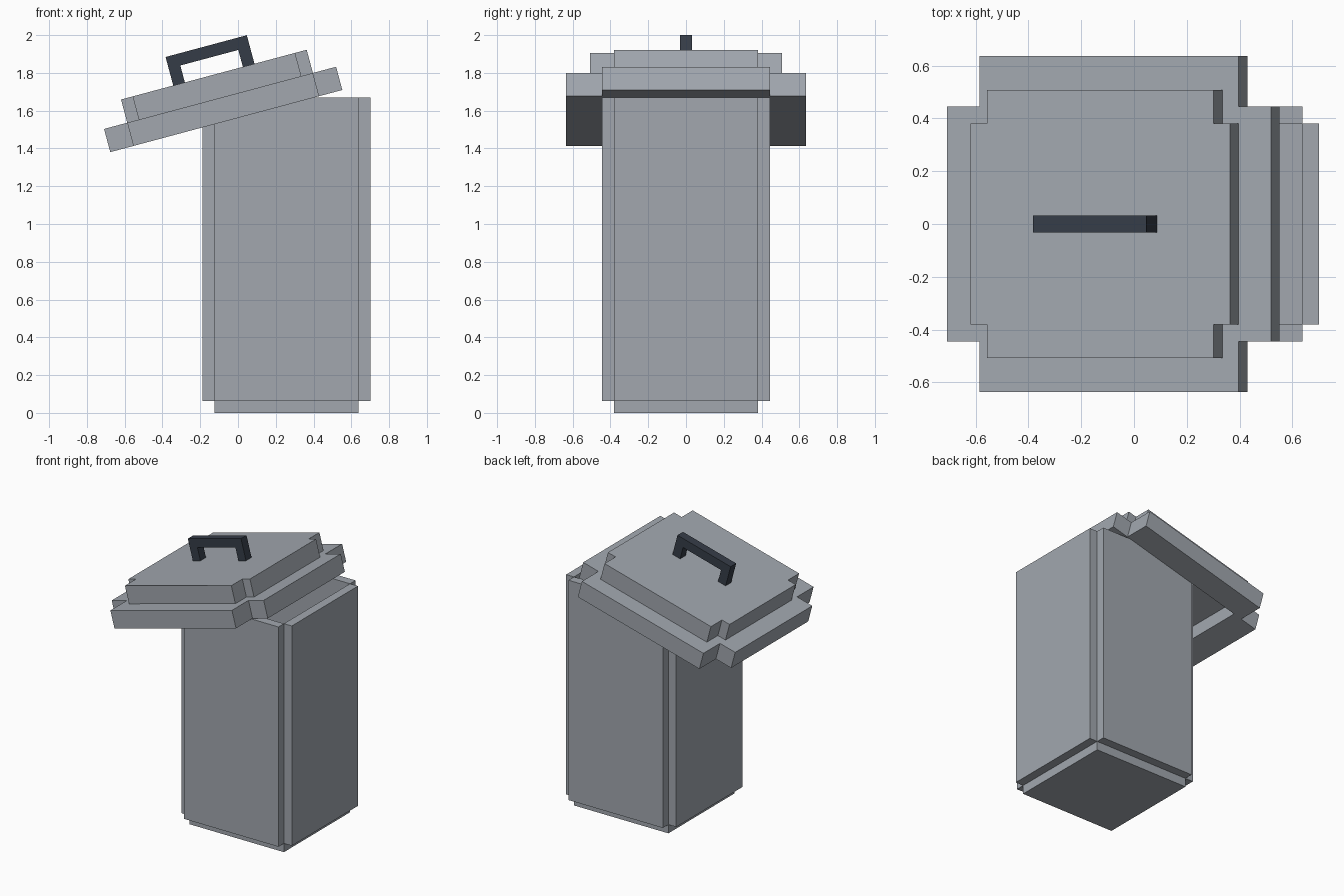
import bpy, bmesh, math
from mathutils import Matrix, Vector

if "Cube" in bpy.data.objects:
    bpy.data.objects.remove(bpy.data.objects["Cube"])

U = 2 / 31.45          # one grid unit of the blocky style
BX = 0.257             # bin centre in x


def material(name, rgb):
    m = bpy.data.materials.new(name)
    m.diffuse_color = (*rgb, 1)
    m.use_nodes = True
    m.node_tree.nodes["Principled BSDF"].inputs["Base Color"].default_value = m.diffuse_color
    return m


GREY = material("galvanised grey", (0.36, 0.39, 0.43))
DARK = material("dark handle", (0.036, 0.046, 0.064))


def boxes(name, specs, mat, matrix=Matrix()):
    """One object from boxes given as (x0, x1, y0, y1, z0, z1)."""
    bm = bmesh.new()
    for x0, x1, y0, y1, z0, z1 in specs:
        c = Vector(((x0 + x1) / 2, (y0 + y1) / 2, (z0 + z1) / 2))
        s = Matrix.Diagonal((x1 - x0, y1 - y0, z1 - z0, 1))
        bmesh.ops.create_cube(bm, size=1, matrix=matrix @ Matrix.Translation(c) @ s)
    me = bpy.data.meshes.new(name)
    bm.to_mesh(me)
    bm.free()
    me.materials.append(mat)
    ob = bpy.data.objects.new(name, me)
    bpy.context.collection.objects.link(ob)
    return ob


# Bin: floor slab and four thin walls that leave notched corners
bin_frame = Matrix.Translation((BX, 0, 0))
a, b, top = 6 * U, 7 * U, 1.67
boxes("bin_floor", [(-a, a, -a, a, 0, U)], GREY, bin_frame)
boxes("bin_walls", [(a, b, -a, a, U, top), (-b, -a, -a, a, U, top),
                    (-a, a, a, b, U, top), (-a, a, -b, -a, U, top)], GREY, bin_frame)

# Tilted lid: open rim below, notched cap above
lid_frame = (Matrix.Translation((-0.062, 0, 1.545))
             @ Matrix.Rotation(math.radians(-15), 4, 'Y'))
h = 2 * U
boxes("lid_rim", [(7 * U, 10 * U, -b, b, 0, h), (-10 * U, -7 * U, -b, b, 0, h),
                  (-8 * U, 8 * U, b, 10 * U, 0, h),
                  (-8 * U, 8 * U, -10 * U, -b, 0, h)], GREY, lid_frame)
boxes("lid_cap", [(-b, b, -8 * U, 8 * U, h, 2 * h),
                  (b, 8 * U, -a, a, h, 2 * h),
                  (-8 * U, -b, -a, a, h, 2 * h)], GREY, lid_frame)

# Handle: two legs and a bar
w, z0, z1 = U / 2, 2 * h, 2 * h + 2.46 * U
boxes("lid_handle", [(-3.5 * U, 3.5 * U, -w, w, z1 - U, z1),
                     (-3.5 * U, -2.5 * U, -w, w, z0, z1 - U),
                     (2.5 * U, 3.5 * U, -w, w, z0, z1 - U)], DARK, lid_frame)
